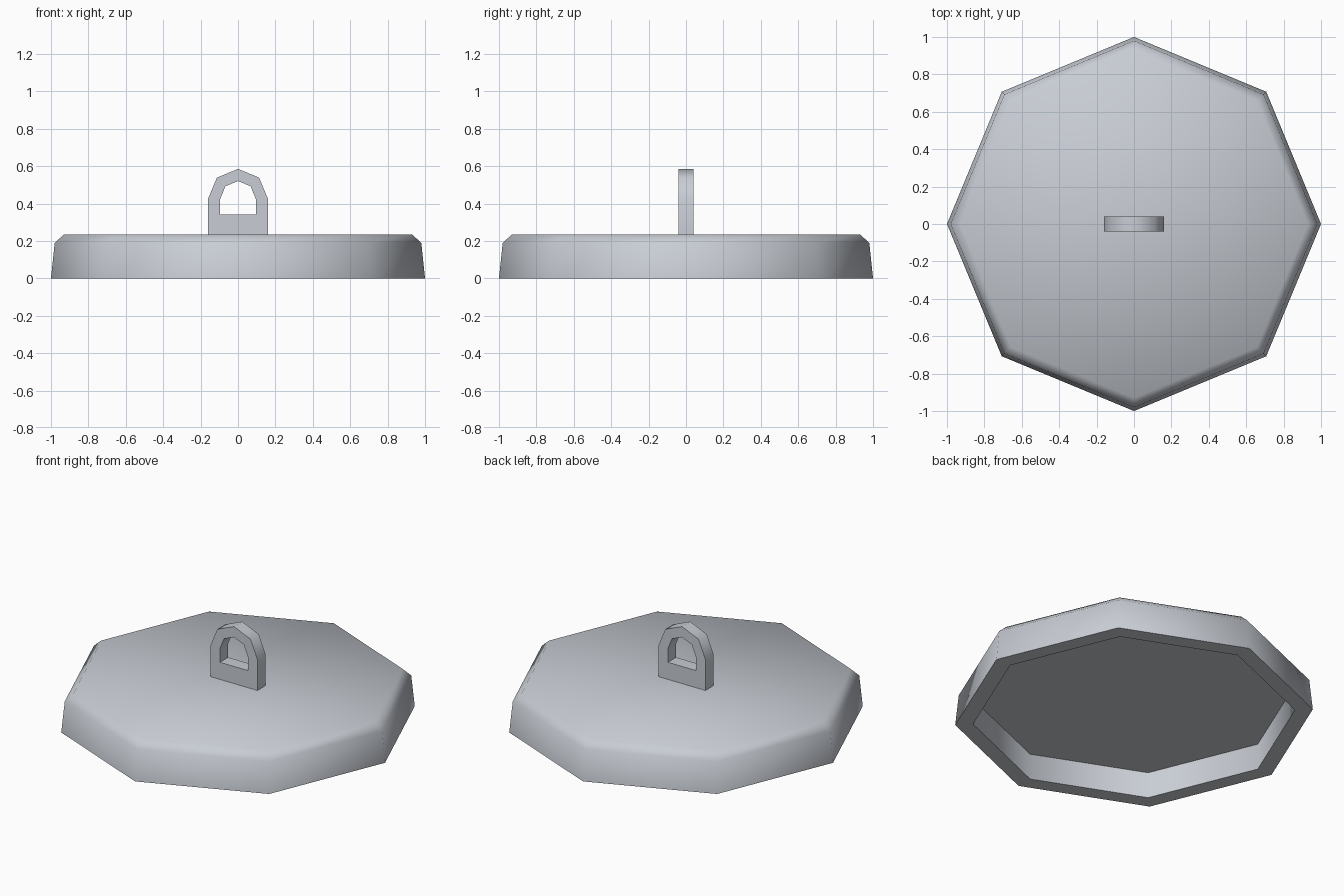
import bpy, bmesh
from math import sin, cos, pi, radians

cube = bpy.data.objects.get("Cube")
if cube:
    bpy.data.objects.remove(cube, do_unlink=True)

SIDES = 8
metal = bpy.data.materials.new("light_grey")
metal.use_nodes = True
colour = (0.58, 0.61, 0.66, 1)
metal.diffuse_color = colour
metal.node_tree.nodes["Principled BSDF"].inputs["Base Color"].default_value = colour


def finish(name, bm):
    bmesh.ops.recalc_face_normals(bm, faces=bm.faces)
    mesh = bpy.data.meshes.new(name)
    bm.to_mesh(mesh)
    bm.free()
    obj = bpy.data.objects.new(name, mesh)
    bpy.context.collection.objects.link(obj)
    mesh.materials.append(metal)
    bpy.ops.object.select_all(action='DESELECT')
    obj.select_set(True)
    bpy.context.view_layer.objects.active = obj
    bpy.ops.object.shade_smooth_by_angle(angle=radians(60))
    return obj


def bridge(bm, a, b):
    n = len(a)
    for i in range(n):
        j = (i + 1) % n
        bm.faces.new((a[i], a[j], b[j], b[i]))


# Octagonal lid: recess ceiling, inner wall, rim, outer wall, bevel, top
profile = [(0.9, 0.16), (0.9, 0), (1, 0), (0.98, 0.19), (0.93, 0.235)]
bm = bmesh.new()
rings = [[bm.verts.new((r * cos(2 * pi * i / SIDES), r * sin(2 * pi * i / SIDES), z))
          for i in range(SIDES)] for r, z in profile]
for a, b in zip(rings, rings[1:]):
    bridge(bm, a, b)
bm.faces.new(rings[0])
bm.faces.new(rings[-1])
finish("lid", bm)


# Arched handle plate with an arched opening
def arch(radius, base, spring=0.425):
    pts = [(radius, base)]
    pts += [(radius * cos(pi * i / 4), spring + radius * sin(pi * i / 4)) for i in range(5)]
    return pts + [(-radius, base)]


bm = bmesh.new()
loops = [[bm.verts.new((x, y, z)) for x, z in arch(r, base)]
         for r, base, y in ((0.16, 0.235, -0.04), (0.16, 0.235, 0.04),
                            (0.095, 0.34, 0.04), (0.095, 0.34, -0.04))]
for a, b in zip(loops, loops[1:] + loops[:1]):
    bridge(bm, a, b)
finish("handle", bm)
